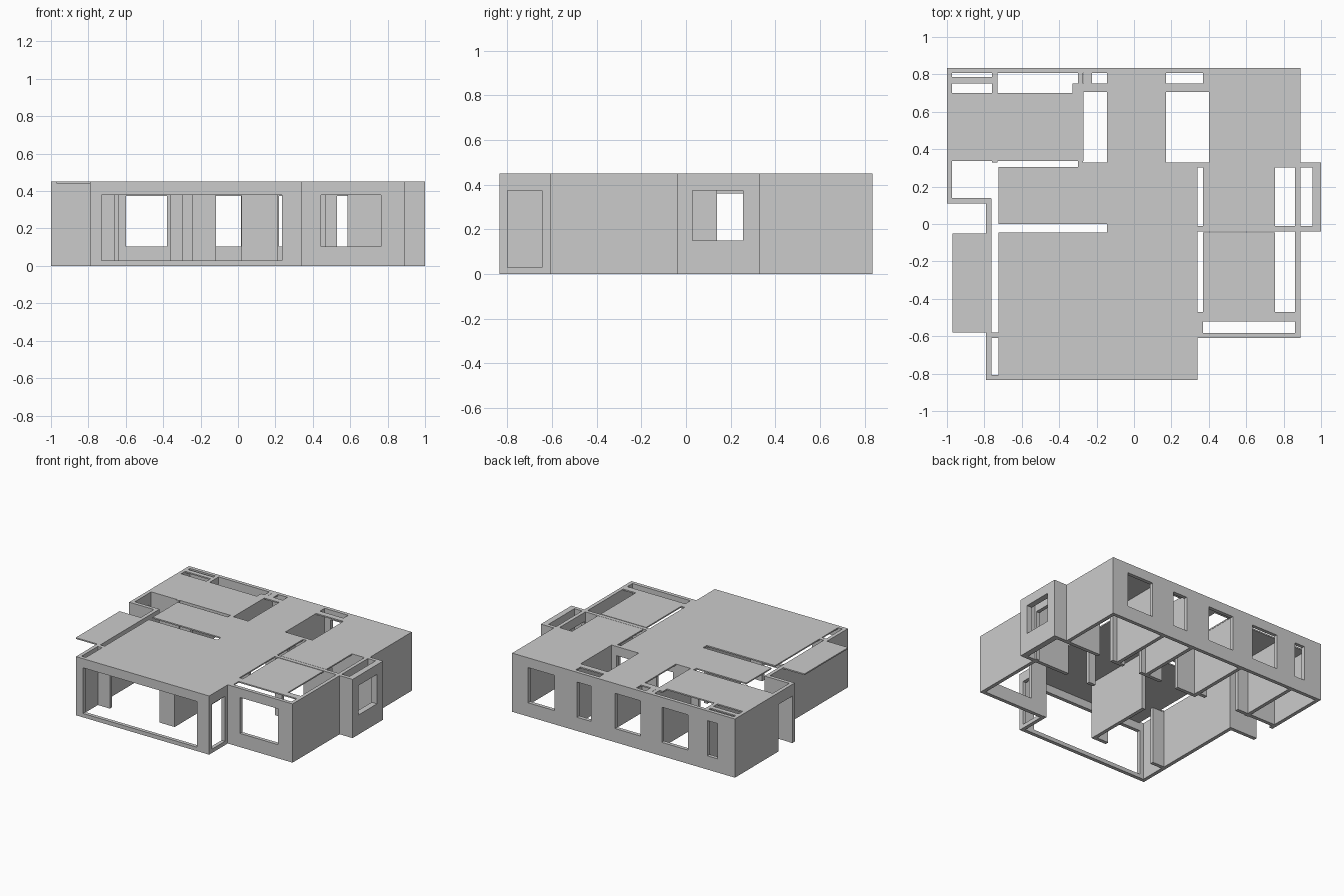
import bpy, bmesh
from mathutils import Vector

H = 0.45      # wall height
T = 0.028     # wall thickness


def boxes(name, items):
    """One object made of axis-aligned boxes (x0, x1, y0, y1, z0, z1)."""
    bm = bmesh.new()
    for x0, x1, y0, y1, z0, z1 in items:
        vs = bmesh.ops.create_cube(bm, size=1)["verts"]
        for v in vs:
            v.co = Vector(((x0 + x1) / 2 + v.co.x * (x1 - x0),
                           (y0 + y1) / 2 + v.co.y * (y1 - y0),
                           (z0 + z1) / 2 + v.co.z * (z1 - z0)))
    me = bpy.data.meshes.new(name)
    bm.to_mesh(me)
    bm.free()
    ob = bpy.data.objects.new(name, me)
    bpy.context.collection.objects.link(ob)
    return ob


def wall(name, axis, a, b, c, openings=(), t=T):
    """Wall along axis from a to b, with its low side at c.
    Openings are (start, end, bottom, top)."""
    parts, at = [], a
    for s, e, z0, z1 in openings:
        if s > at:
            parts.append((at, s, 0, H))
        if z0 > 0:
            parts.append((s, e, 0, z0))
        parts.append((s, e, z1, H))
        at = e
    if b > at:
        parts.append((at, b, 0, H))
    if axis == 'x':
        return boxes(name, [(s, e, c, c + t, l, h) for s, e, l, h in parts])
    return boxes(name, [(c, c + t, s, e, l, h) for s, e, l, h in parts])


# Outer walls
W = (0.105, 0.375)
wall("back_wall", 'x', -1, 0.89, 0.835 - T,
     [(-0.85, -0.765, *W), (-0.60, -0.38, *W), (-0.20, 0.017, *W),
      (0.22, 0.34, *W), (0.53, 0.755, *W)])
wall("left_back_wall", 'y', 0.11, 0.835, -1, [(0.14, 0.31, 0, 0.36)])
wall("entry_wall", 'x', -1, -0.765, 0.11)
wall("left_front_wall", 'y', -0.835, 0.135, -0.79)
wall("front_wall", 'x', -0.79, 0.34, -0.835, [(-0.73, 0.235, 0.03, 0.38)])
wall("front_side_wall", 'y', -0.835, -0.58, 0.34 - T,
     [(-0.80, -0.645, 0.03, 0.375)])
wall("front_right_wall", 'x', 0.34 - T, 0.89, -0.61, [(0.445, 0.765, 0.105, 0.38)])
wall("right_wall", 'y', -0.61, 0.835, 0.89 - T, [(0.0, 0.305, 0, 0.38)])

# Bay on the right side
wall("bay_front_wall", 'x', 0.88, 1, -0.04)
wall("bay_back_wall", 'x', 0.88, 1, 0.33 - T)
wall("bay_window_wall", 'y', -0.04, 0.33, 0.955, [(0.03, 0.255, 0.15, 0.375)], 0.045)

# Inner walls
D = 0.38
wall("left_stub", 'x', -0.79, -0.66, -0.61)
wall("living_divider", 'y', -0.6, -0.05, -0.145)
wall("divider_return", 'x', -0.245, -0.12, -0.6)
wall("bedroom_divider", 'x', 0.34, 0.89, -0.04, [(0.40, 0.585, 0, D)])
wall("hall_wall_left", 'x', -1, -0.27, 0.337, [(-0.64, -0.36, 0, D)])
wall("hall_wall_right", 'x', -0.30, 0.89, 0.33 - T,
     [(-0.12, 0.02, 0, D), (0.21, 0.36, 0, D), (0.47, 0.585, 0, D)])
for i, x in enumerate((-0.758, -0.30, 0.142, 0.402)):
    wall(f"back_room_divider_{i}", 'y', 0.33, 0.835, x)

# Ceiling panels, leaving the open slots and shafts (x0, x1, y0, y1)
panels = [
    (-0.97, -0.79, -0.58, -0.05),                                   # balcony
    (-0.99, -0.27, 0.337, 0.70),                                    # back left
    (-0.99, -0.73, 0.75, 0.785), (-0.33, -0.27, 0.70, 0.75),
    (-0.27, 0.17, 0.705, 0.75), (-0.27, -0.225, 0.75, 0.83),
    (-0.145, 0.17, 0.33, 0.83),                                     # back middle
    (0.17, 0.40, 0.705, 0.75), (0.37, 0.40, 0.75, 0.83),
    (0.40, 0.88, 0.33, 0.83),                                       # back right
    (-0.725, 0.34, 0.0, 0.305), (-0.30, 0.34, 0.305, 0.33),         # hall
    (-0.145, 0.34, -0.045, 0.0), (-0.725, 0.34, -0.83, -0.045),     # living
    (0.37, 0.755, -0.01, 0.33), (0.37, 0.755, -0.47, -0.045),       # right rooms
    (0.37, 0.87, -0.52, -0.47), (0.34, 0.37, -0.60, -0.47),
    (-0.78, -0.725, -0.61, -0.58),
]
boxes("ceiling", [(*p, H - 0.01, H) for p in panels])
